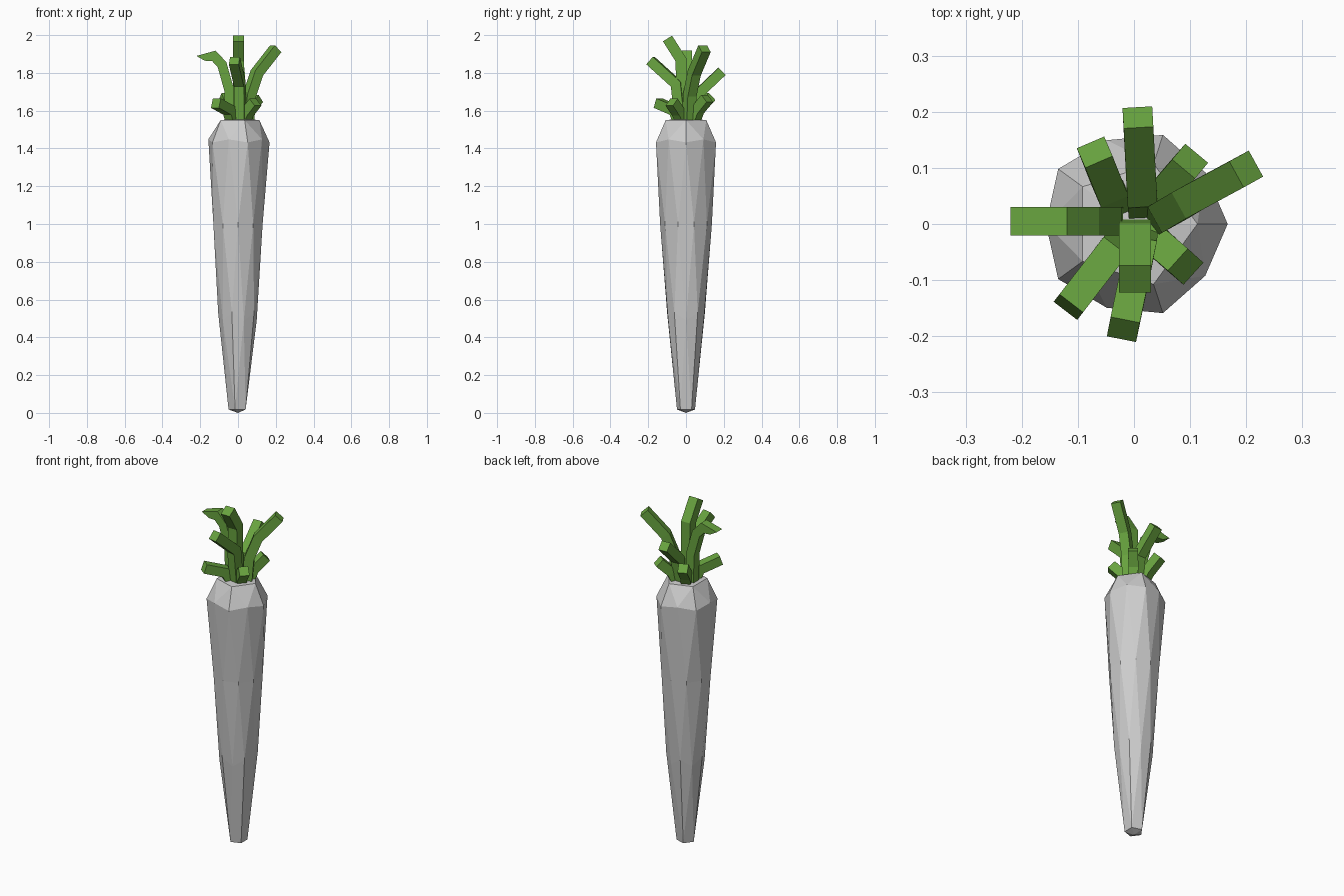
import bpy, bmesh, math
from mathutils import Vector

if "Cube" in bpy.data.objects:
    bpy.data.objects.remove(bpy.data.objects["Cube"])

# --- root: icosphere whose rings are moved onto a tapered profile
# unit-sphere height -> (height, radius)
RINGS = [(1.0, 1.56, 0.0), (0.851, 1.55, 0.113), (0.526, 1.448, 0.157),
         (0.447, 1.432, 0.167), (0.0, 1.0, 0.137), (-0.447, 0.53, 0.105),
         (-0.526, 0.49, 0.099), (-0.851, 0.018, 0.05), (-1.0, 0.0, 0.0)]
bm = bmesh.new()
bmesh.ops.create_icosphere(bm, subdivisions=2, radius=1)
for v in bm.verts:
    _, z, r = min(RINGS, key=lambda k: abs(k[0] - v.co.z))
    a = math.atan2(v.co.y, v.co.x)
    v.co = (r * math.cos(a), r * math.sin(a), z)
mesh = bpy.data.meshes.new("root")
bm.to_mesh(mesh)
bm.free()
bpy.context.collection.objects.link(bpy.data.objects.new("root", mesh))

green = bpy.data.materials.new("leaf_green")
green.diffuse_color = (0.14, 0.37, 0.05, 1)
green.use_nodes = True
green.node_tree.nodes["Principled BSDF"].inputs["Base Color"].default_value = green.diffuse_color


def stalk(name, path, width=0.053, tip_dir=None):
    """Square bar swept along a bent path, mitred at the bends."""
    pts = [Vector(p) for p in path]
    flat = pts[-1] - pts[0]
    side = Vector((-flat.y, flat.x, 0)).normalized()
    dirs = [(b - a).normalized() for a, b in zip(pts, pts[1:])]
    bm = bmesh.new()
    rings = []
    for i, p in enumerate(pts):
        d0, d1 = dirs[max(i - 1, 0)], dirs[min(i, len(dirs) - 1)]
        t = (d0 + d1).normalized()
        h = width / 2 / max(t.dot(d0), 0.5)
        if i == 0:
            t = Vector((0, 0, 1))
        if i == len(pts) - 1 and tip_dir:
            t = Vector(tip_dir).normalized()
        up = t.cross(side).normalized() * h
        s = side * width / 2
        rings.append([bm.verts.new(p + o) for o in (s + up, up - s, -s - up, s - up)])
    for a, b in zip(rings, rings[1:]):
        for j in range(4):
            k = (j + 1) % 4
            bm.faces.new((a[j], a[k], b[k], b[j]))
    bm.faces.new(rings[0])
    bm.faces.new(rings[-1])
    bmesh.ops.recalc_face_normals(bm, faces=bm.faces)
    mesh = bpy.data.meshes.new(name)
    bm.to_mesh(mesh)
    bm.free()
    mesh.materials.append(green)
    bpy.context.collection.objects.link(bpy.data.objects.new(name, mesh))


# --- long stalks
stalk("stalk_left", [(-0.045, 0.005, 1.54), (-0.047, 0.005, 1.71), (-0.085, 0.005, 1.845),
                     (-0.128, 0.005, 1.89), (-0.198, 0.005, 1.877)], 0.051, (-0.49, 0, -0.87))
stalk("stalk_right", [(0.05, 0.015, 1.54), (0.06, 0.02, 1.68), (0.10, 0.044, 1.80),
                      (0.20, 0.098, 1.928)])
stalk("stalk_middle", [(0.002, -0.02, 1.54), (0.002, -0.027, 1.87), (0.002, -0.098, 1.982)], 0.057)
stalk("stalk_front", [(0.012, -0.03, 1.54), (0.01, -0.05, 1.74), (-0.019, -0.188, 1.865)])
stalk("stalk_back", [(0.016, 0.035, 1.54), (0.014, 0.055, 1.68), (0.007, 0.19, 1.808)])

# --- short stalks
stalk("short_stalk_front_left", [(-0.03, -0.035, 1.54), (-0.045, -0.055, 1.60), (-0.117, -0.148, 1.64)])
stalk("short_stalk_front_right", [(0.03, -0.02, 1.54), (0.05, -0.04, 1.59), (0.092, -0.076, 1.645)])
stalk("short_stalk_back_right", [(0.04, 0.04, 1.54), (0.055, 0.06, 1.60), (0.10, 0.112, 1.665)])
stalk("short_stalk_back_left", [(-0.03, 0.035, 1.54), (-0.043, 0.06, 1.60), (-0.07, 0.128, 1.675)])
